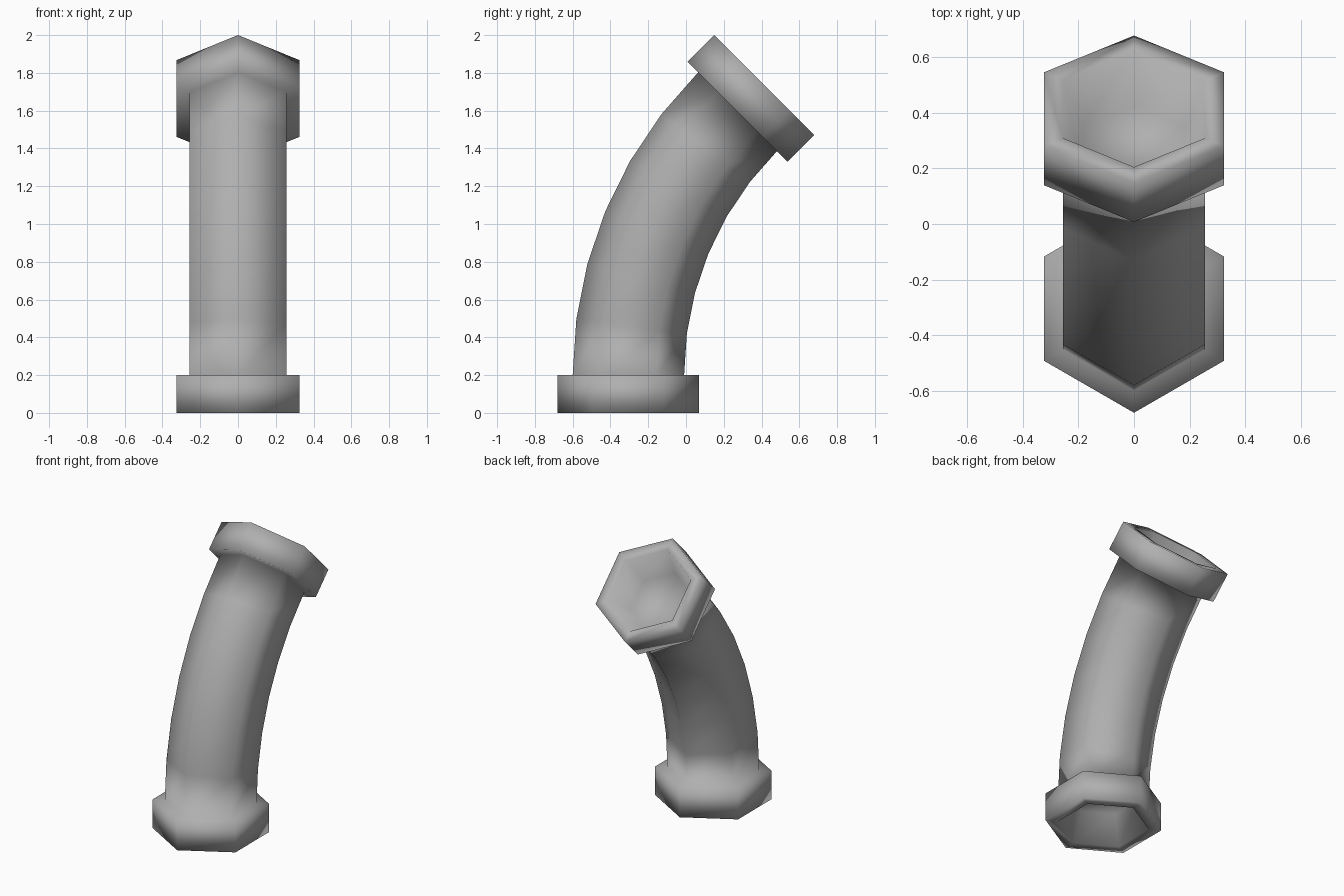
import bpy, bmesh
from math import sin, cos, pi, radians

if "Cube" in bpy.data.objects:
    bpy.data.objects.remove(bpy.data.objects["Cube"])

R_PIPE, R_FLANGE = 0.295, 0.375   # hexagon corner radii
R_FLOOR, RECESS = 0.215, 0.2      # tapered recess in each end
THICK = 0.2                       # flange thickness
BEND, Y0 = 1.971, -0.305          # bend radius, start of the centre line
STEPS, TURN = 6, radians(45)

bm = bmesh.new()


def ring(angle, along, radius):
    """Hexagon across the centre line at a bend angle, shifted along its tangent."""
    cy = Y0 + BEND * (1 - cos(angle)) + along * sin(angle)
    cz = THICK + BEND * sin(angle) + along * cos(angle)
    verts = []
    for i in range(6):
        a = pi / 2 + i * pi / 3
        u, v = radius * cos(a), radius * sin(a)
        verts.append(bm.verts.new((u, cy + v * cos(angle), cz - v * sin(angle))))
    return verts


# Lower flange: recess floor, rim, outer wall, ledge
rings = [ring(0, RECESS - THICK, R_FLOOR), ring(0, -THICK, R_PIPE),
         ring(0, -THICK, R_FLANGE), ring(0, 0, R_FLANGE)]
# Bent hexagonal pipe
rings += [ring(TURN * i / STEPS, 0, R_PIPE) for i in range(STEPS + 1)]
# Upper flange
rings += [ring(TURN, 0, R_FLANGE), ring(TURN, THICK, R_FLANGE),
          ring(TURN, THICK, R_PIPE), ring(TURN, THICK - RECESS, R_FLOOR)]

# Skin the rings and close the ends
for a, b in zip(rings, rings[1:]):
    for i in range(6):
        j = (i + 1) % 6
        bm.faces.new((a[i], a[j], b[j], b[i]))
bm.faces.new(rings[0][::-1])
bm.faces.new(rings[-1])
bmesh.ops.recalc_face_normals(bm, faces=bm.faces)
for f in bm.faces:
    f.smooth = True

mesh = bpy.data.meshes.new("bent_pipe")
bm.to_mesh(mesh)
bm.free()

# Dark grey finish
mat = bpy.data.materials.new("dark_grey")
mat.diffuse_color = (0.43, 0.43, 0.43, 1)
mat.use_nodes = True
mat.node_tree.nodes["Principled BSDF"].inputs["Base Color"].default_value = mat.diffuse_color
mesh.materials.append(mat)
bpy.context.collection.objects.link(bpy.data.objects.new("bent_pipe", mesh))
